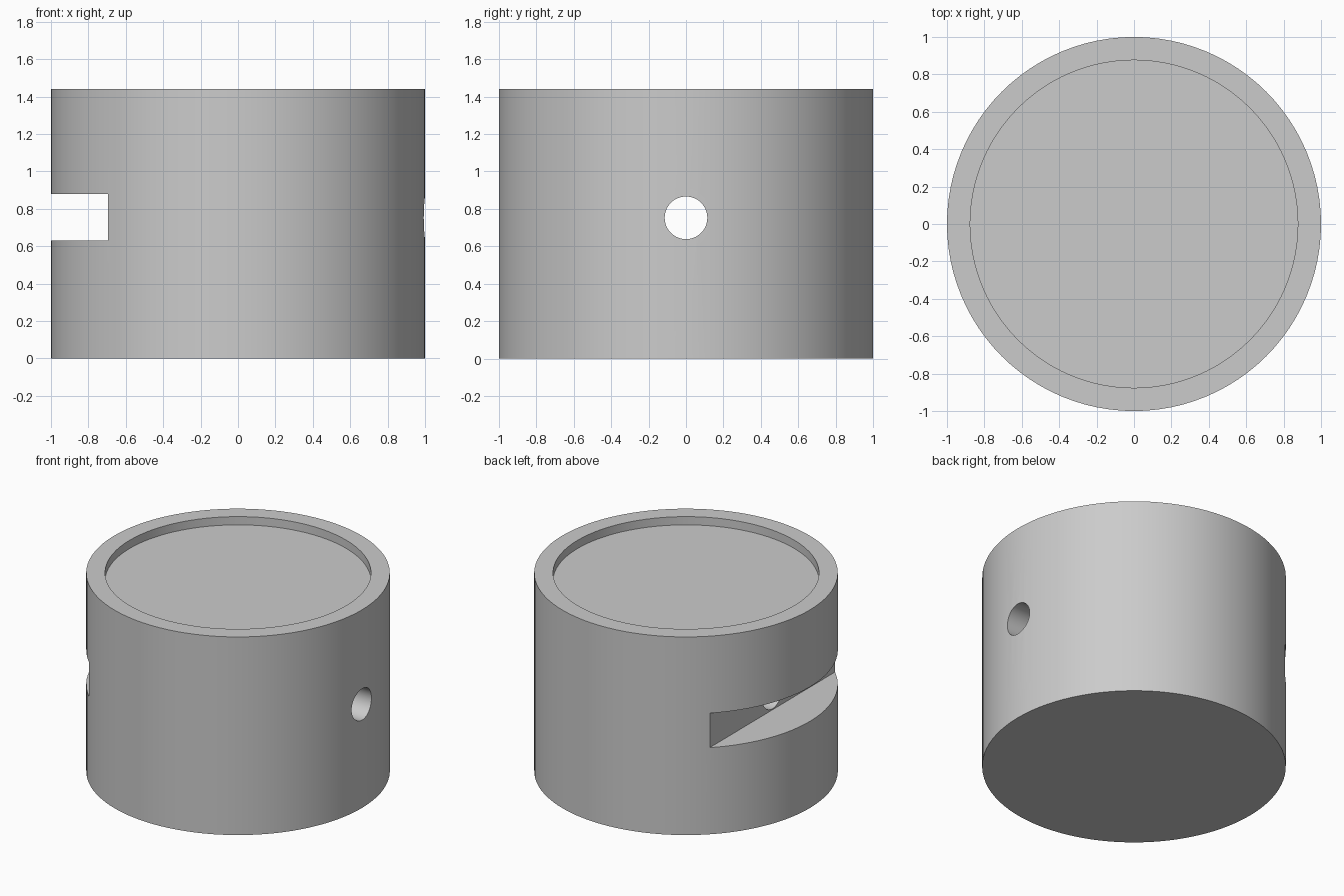
import bpy
from math import pi, radians

cube = bpy.data.objects.get("Cube")
if cube:
    bpy.data.objects.remove(cube, do_unlink=True)

HEIGHT = 1.44
RECESS = 0.06
SLOT_Z = 0.755

grey = bpy.data.materials.new("plain grey")
grey.use_nodes = True
colour = (0.6, 0.6, 0.6, 1)
grey.diffuse_color = colour
grey.node_tree.nodes["Principled BSDF"].inputs["Base Color"].default_value = colour


def cylinder(name, radius, depth, location, sides, rotation=(0, 0, 0)):
    bpy.ops.mesh.primitive_cylinder_add(vertices=sides, radius=radius, depth=depth,
                                        location=location, rotation=rotation)
    obj = bpy.context.object
    obj.name = name
    obj.data.materials.append(grey)
    return obj


def cut(target, cutter):
    cutter.hide_render = True
    mod = target.modifiers.new(cutter.name, 'BOOLEAN')
    mod.operation = 'DIFFERENCE'
    mod.solver = 'EXACT'
    mod.object = cutter
    bpy.context.view_layer.objects.active = target
    bpy.ops.object.modifier_apply(modifier=mod.name)
    bpy.data.objects.remove(cutter, do_unlink=True)


# Solid round body
body = cylinder("round_body", 1, HEIGHT, (0, 0, HEIGHT / 2), 96)

# Shallow recess in the top, leaving a raised rim
cut(body, cylinder("top_recess", 0.876, 2 * RECESS, (0, 0, HEIGHT), 96))

# Straight-backed slot across the right side
bpy.ops.mesh.primitive_cube_add(size=1, location=(-1.195, 0, SLOT_Z))
slot = bpy.context.object
slot.name = "side_slot"
slot.scale = (1, 3, 0.25)
slot.data.materials.append(grey)
cut(body, slot)

# Round hole running from the left side through to the slot
cut(body, cylinder("cross_hole", 0.114, 2.4, (0.3, 0, SLOT_Z - 0.003), 48, (0, pi / 2, 0)))

# Smooth walls with crisp edges
bpy.ops.object.select_all(action='DESELECT')
body.select_set(True)
bpy.context.view_layer.objects.active = body
bpy.ops.object.shade_smooth_by_angle(angle=radians(30))
